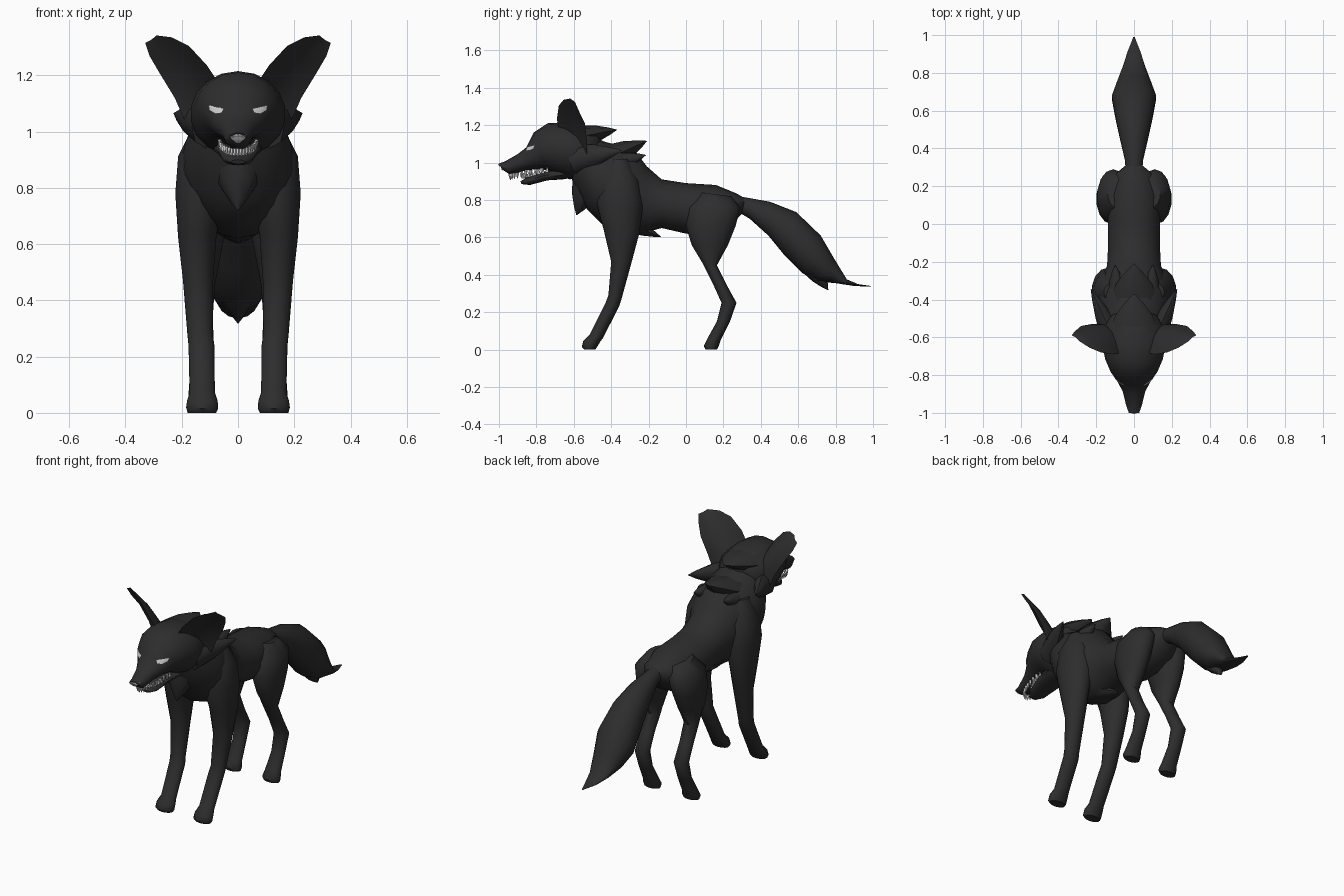
import bpy, bmesh, math
from mathutils import Vector
from mathutils.bvhtree import BVHTree

if "Cube" in bpy.data.objects:
    bpy.data.objects.remove(bpy.data.objects["Cube"])


def material(name, v):
    m = bpy.data.materials.new(name)
    m.diffuse_color = (v, v, v, 1)
    m.use_nodes = True
    m.node_tree.nodes["Principled BSDF"].inputs["Base Color"].default_value = m.diffuse_color
    return m


FUR = material("black fur", 0.026)
EYE = material("pale eye", 0.62)
NOSE = material("grey nose", 0.42)
TEETH = material("white teeth", 0.75)


def finish(name, bm, mat, angle=50):
    bmesh.ops.recalc_face_normals(bm, faces=bm.faces)
    me = bpy.data.meshes.new(name)
    bm.to_mesh(me)
    bm.free()
    for p in me.polygons:
        p.use_smooth = True
    me.set_sharp_from_angle(angle=math.radians(angle))
    me.materials.append(mat)
    ob = bpy.data.objects.new(name, me)
    bpy.context.collection.objects.link(ob)
    return ob


def skin(bm, rings):
    """Bridge closed rings of points and cap both ends."""
    vs = [[bm.verts.new(p) for p in r] for r in rings]
    n = len(vs[0])
    for a, b in zip(vs, vs[1:]):
        for i in range(n):
            j = (i + 1) % n
            bm.faces.new((a[i], a[j], b[j], b[i]))
    bm.faces.new(vs[0])
    bm.faces.new(vs[-1])


def loft(name, rows, cx=None, side=1, n=14):
    """Rows: side-view points (y1, z1, y2, z2), half width, optional centre x."""
    rings = []
    for r in rows:
        p, q, w = Vector((0, r[0], r[1])), Vector((0, r[2], r[3])), r[4]
        c, h = (p + q) / 2, (p - q) / 2
        c.x = side * (r[5] if len(r) > 5 else 0)
        rings.append([c + h * math.cos(t) + Vector((w * math.sin(t), 0, 0))
                      for t in (2 * math.pi * i / n for i in range(n))])
    bm = bmesh.new()
    skin(bm, rings)
    return finish(name, bm, FUR)


def spike(bm, base, tip, w, t, n=8):
    """Flattened pointed tuft, slightly bulged, w wide and t thick."""
    base, tip = Vector(base), Vector(tip)
    d = (tip - base).normalized()
    u = d.cross(Vector((0, 0, 1)) if abs(d.z) < 0.8 else Vector((0, 1, 0))).normalized()
    v = u.cross(d)
    rings = []
    for f, s in ((0, 1), (0.45, 0.72), (0.8, 0.32), (1, 0.02)):
        c = base.lerp(tip, f)
        rings.append([c + u * w * s * math.cos(a) + v * t * s * math.sin(a)
                      for a in (2 * math.pi * i / n for i in range(n))])
    skin(bm, rings)


def tuft(name, *args):
    bm = bmesh.new()
    spike(bm, *args)
    return finish(name, bm, FUR)


# torso and neck
loft("torso", [
    (.33, .80, .31, .74, .03), (.27, .835, .24, .66, .11), (.16, .88, .14, .61, .14),
    (.0, .89, .0, .62, .14), (-.13, .91, -.13, .65, .14), (-.21, .98, -.24, .62, .145),
    (-.27, 1.06, -.33, .62, .18), (-.35, 1.09, -.45, .67, .2), (-.43, 1.11, -.53, .75, .19),
    (-.48, 1.13, -.60, .88, .155), (-.52, 1.15, -.63, .97, .12)], n=18)

# tail
loft("tail", [
    (.28, .82, .29, .73, .045), (.34, .81, .34, .70, .05), (.45, .79, .44, .61, .075),
    (.59, .735, .53, .50, .10), (.72, .61, .62, .41, .12), (.79, .49, .70, .365, .092),
    (.86, .375, .80, .355, .06), (.92, .35, .90, .34, .035), (.99, .34, .988, .336, .004)])
tuft("tail_tuft", (.0, .67, .45), (0, .76, .318), .07, .06)

# head and lower jaw
head = loft("head", [
    (-1.0, .995, -.985, .965, .03), (-.97, 1.005, -.94, .935, .043),
    (-.90, 1.045, -.87, .955, .06), (-.855, 1.08, -.80, .965, .09),
    (-.815, 1.16, -.74, .96, .125), (-.74, 1.21, -.68, .93, .155),
    (-.65, 1.215, -.62, .91, .17), (-.55, 1.2, -.55, .93, .165),
    (-.47, 1.17, -.5, .97, .12), (-.45, 1.13, -.47, 1.02, .04)], n=18)
loft("lower_jaw", [
    (-.885, .90, -.88, .885, .025), (-.85, .92, -.835, .88, .052),
    (-.78, .945, -.74, .905, .072), (-.70, .965, -.66, .91, .088),
    (-.62, .98, -.6, .92, .07)])

# teeth rows
for name, w, y0, dy, z0, tip in (("upper_teeth", .066, -.755, .185, .975, -.034),
                                 ("lower_teeth", .064, -.73, .14, .95, .03)):
    bm = bmesh.new()
    for i in range(19):
        a = math.radians(-85 + 170 * i / 18)
        p = Vector((w * math.sin(a), y0 - dy * math.cos(a), z0 - .035 * math.cos(a)))
        spike(bm, p, p + Vector((0, 0, tip)), .008, .01, 5)
    finish(name, bm, TEETH, 30)

# eyes and nose: thin plates laid onto the head surface
tree = BVHTree.FromPolygons([v.co for v in head.data.vertices],
                            [p.vertices[:] for p in head.data.polygons])


def plate(name, outline, mat):
    c = Vector((sum(p[0] for p in outline), sum(p[1] for p in outline))) / len(outline)
    bm = bmesh.new()

    def put(p):
        hit = tree.ray_cast(Vector((p[0], -2, p[1])), Vector((0, 1, 0)))[0]
        y = hit.y if hit else -.97
        return bm.verts.new((p[0], y - .007, p[1]))
    pts = []
    for a, b in zip(outline, outline[1:] + outline[:1]):
        pts += [Vector(a), (Vector(a) + Vector(b)) / 2]
    centre, rim = put(c), [put(p) for p in pts]
    mid = [put((p + c) / 2) for p in pts]
    for i in range(len(rim)):
        j = (i + 1) % len(rim)
        bm.faces.new((rim[i], rim[j], mid[j], mid[i]))
        bm.faces.new((mid[i], mid[j], centre))
    return finish(name, bm, mat)


plate("nose", [(-.032, .992), (.032, .992), (.025, .975), (.006, .958),
               (-.006, .958), (-.025, .975)], NOSE)

# central fur tufts
tuft("nape_tuft", (0, -.56, 1.14), (0, -.37, 1.175), .13, .06)
tuft("mane_tuft", (0, -.40, 1.03), (0, -.21, 1.115), .13, .07)
tuft("chest_tuft", (0, -.52, .90), (0, -.585, .72), .10, .09)
tuft("belly_tuft", (0, -.30, .67), (0, -.135, .603), .08, .045)

# paired parts
EAR = [((.06, -.68, 1.16), (.19, -.53, 1.04), .07),
       ((.11, -.69, 1.235), (.225, -.53, 1.12), .06),
       ((.175, -.68, 1.305), (.28, -.54, 1.21), .045),
       ((.235, -.655, 1.335), (.315, -.57, 1.27), .028),
       ((.29, -.62, 1.342), (.33, -.59, 1.315), .012)]

for s, tag in ((1, "left"), (-1, "right")):
    loft(tag + "_front_leg", [
        (-.41, 1.02, -.31, 1.02, .05, .11), (-.46, .92, -.25, .90, .09, .125),
        (-.48, .79, -.23, .77, .09, .135), (-.44, .64, -.25, .62, .07, .145),
        (-.40, .47, -.29, .47, .055, .142), (-.415, .29, -.345, .27, .046, .135),
        (-.43, .25, -.358, .23, .047, .13), (-.515, .08, -.445, .06, .046, .127),
        (-.55, .045, -.46, .04, .056, .127), (-.557, .015, -.475, .015, .058, .127),
        (-.545, 0, -.485, 0, .05, .127)], side=s)
    loft(tag + "_hind_leg", [
        (.08, .84, .24, .82, .06, .08), (.01, .76, .29, .76, .085, .11),
        (.0, .66, .265, .66, .08, .12), (.03, .56, .225, .56, .065, .125),
        (.09, .46, .165, .45, .046, .127), (.145, .35, .215, .35, .042, .13),
        (.19, .25, .27, .25, .044, .13), (.165, .15, .235, .15, .041, .13),
        (.115, .06, .185, .05, .048, .13), (.095, .02, .175, .02, .056, .13),
        (.105, 0, .165, 0, .05, .13)], side=s)
    # cupped ear facing outward and forward
    facing, k, rings = Vector((.65, -.72, .2)), 8, []
    for a, b, d in EAR:
        a, b = Vector(a), Vector(b)
        arc = [(i / k, 1.0) for i in range(k + 1)] + [(i / k, .35) for i in range(k - 1, 0, -1)]
        ring = [a.lerp(b, t) - facing * d * m * math.sin(math.pi * t) for t, m in arc]
        rings.append([Vector((s * p.x, p.y, p.z)) for p in ring])
    bm = bmesh.new()
    skin(bm, rings)
    finish(tag + "_ear", bm, FUR)
    # cheek and shoulder fur
    tuft(tag + "_cheek_tuft", (s * .11, -.60, 1.02), (s * .228, -.345, 1.065), .06, .08)
    tuft(tag + "_shoulder_tuft", (s * .09, -.36, 1.0), (s * .10, -.215, 1.04), .05, .05)
    plate(tag + "_eye", [(s * .05, 1.082), (s * .105, 1.094), (s * .102, 1.076),
                         (s * .08, 1.063), (s * .058, 1.066)], EYE)
